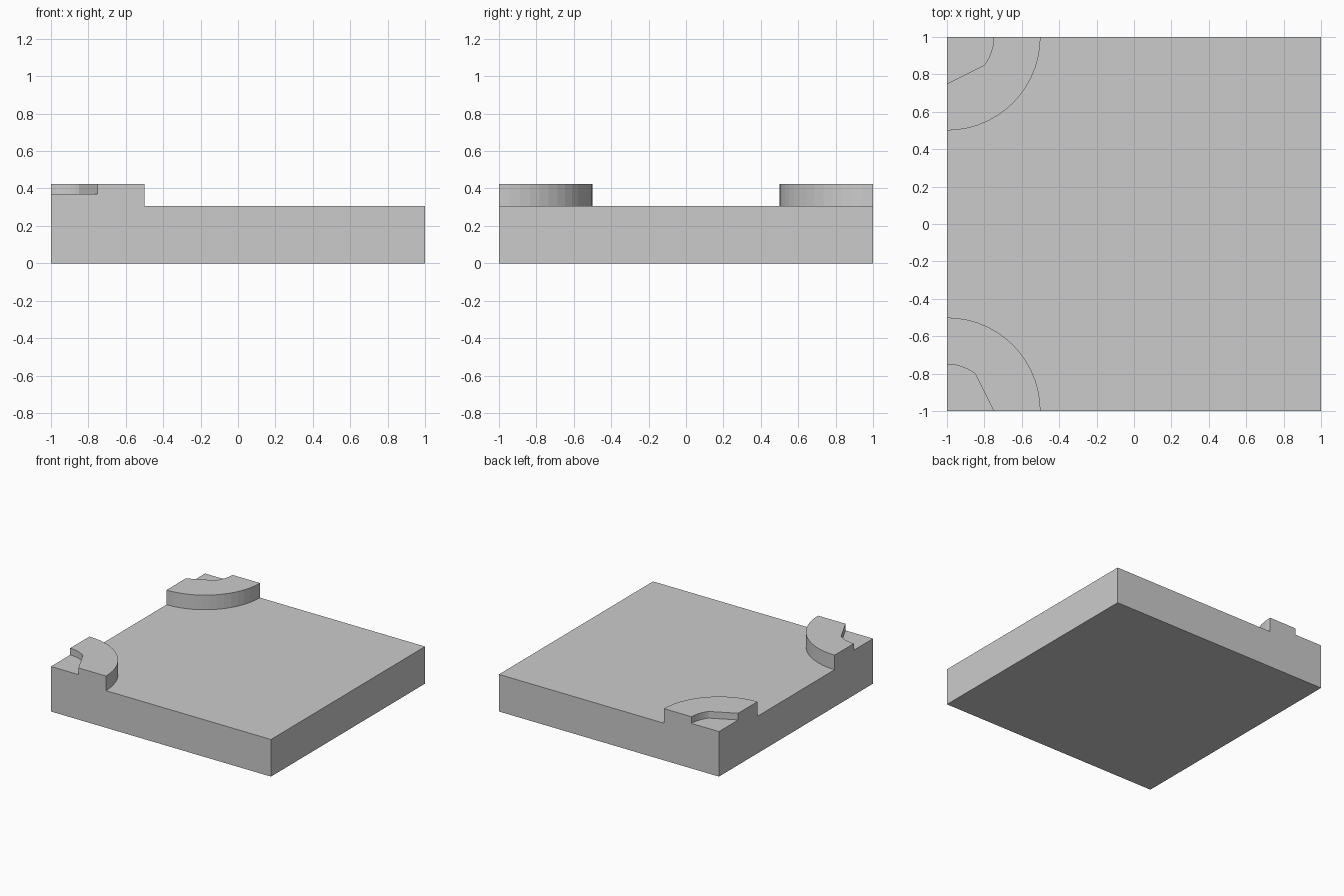
import bpy, bmesh
from math import cos, sin, radians

if "Cube" in bpy.data.objects:
    bpy.data.objects.remove(bpy.data.objects["Cube"])

BASE, FLOOR, TOP = 0.305, 0.37, 0.425   # slab top, recess floor, raised corner top
R_OUT, R_IN = 0.5, 0.25

bm = bmesh.new()


def arc(cx, cy, r, start, end, steps):
    angles = [radians(start + (end - start) * i / steps) for i in range(steps + 1)]
    return [(cx + r * cos(a), cy + r * sin(a)) for a in angles]


def face(points):
    bm.faces.new([bm.verts.new(p) for p in points])


def flat(outline, z):
    face([(x, y, z) for x, y in outline])


def wall(path, z0, z1):
    for (ax, ay), (bx, by) in zip(path, path[1:]):
        face([(ax, ay, z0), (bx, by, z0), (bx, by, z1), (ax, ay, z1)])


# Raised quarter-round corners, each with a recess bounded by a chord and an arc
outer_edges = []
for cy, start in ((-1, 0), (1, 270)):
    outer = arc(-1, cy, R_OUT, start, start + 90, 14)
    inner = arc(-1, cy, R_IN, start, start, 1)[:1]
    inner += arc(-1, cy, R_IN, start + 53.13, start + 90, 6)
    flat(outer + inner[::-1], TOP)
    flat([(-1, cy)] + inner, FLOOR)
    wall(outer, BASE, TOP)
    wall(inner, FLOOR, TOP)
    outer_edges.append(outer)

# Slab top around the corners, and its underside
flat([(1, -1), (1, 1)] + outer_edges[1][::-1] + outer_edges[0][::-1], BASE)
flat([(-1, -1), (-1, 1), (1, 1), (1, -1)], 0)

# Stepped outer sides
step = [(-1, FLOOR), (-1 + R_IN, FLOOR), (-1 + R_IN, TOP),
        (-1 + R_OUT, TOP), (-1 + R_OUT, BASE)]
side = [(-1, 0)] + step + [(1, BASE), (1, 0)]
for y in (-1, 1):
    face([(x, y, z) for x, z in side])
face([(-1, y, z) for y, z in
      [(-1, 0)] + step + [(-y, z) for y, z in step[::-1]] + [(1, 0)]])
wall([(1, -1), (1, 1)], 0, BASE)

# Weld the panels into one solid
bmesh.ops.remove_doubles(bm, verts=bm.verts[:], dist=1e-4)
bmesh.ops.recalc_face_normals(bm, faces=bm.faces[:])
mesh = bpy.data.meshes.new("floor_tile")
bm.to_mesh(mesh)
bm.free()
tile = bpy.data.objects.new("floor_tile", mesh)
bpy.context.collection.objects.link(tile)
